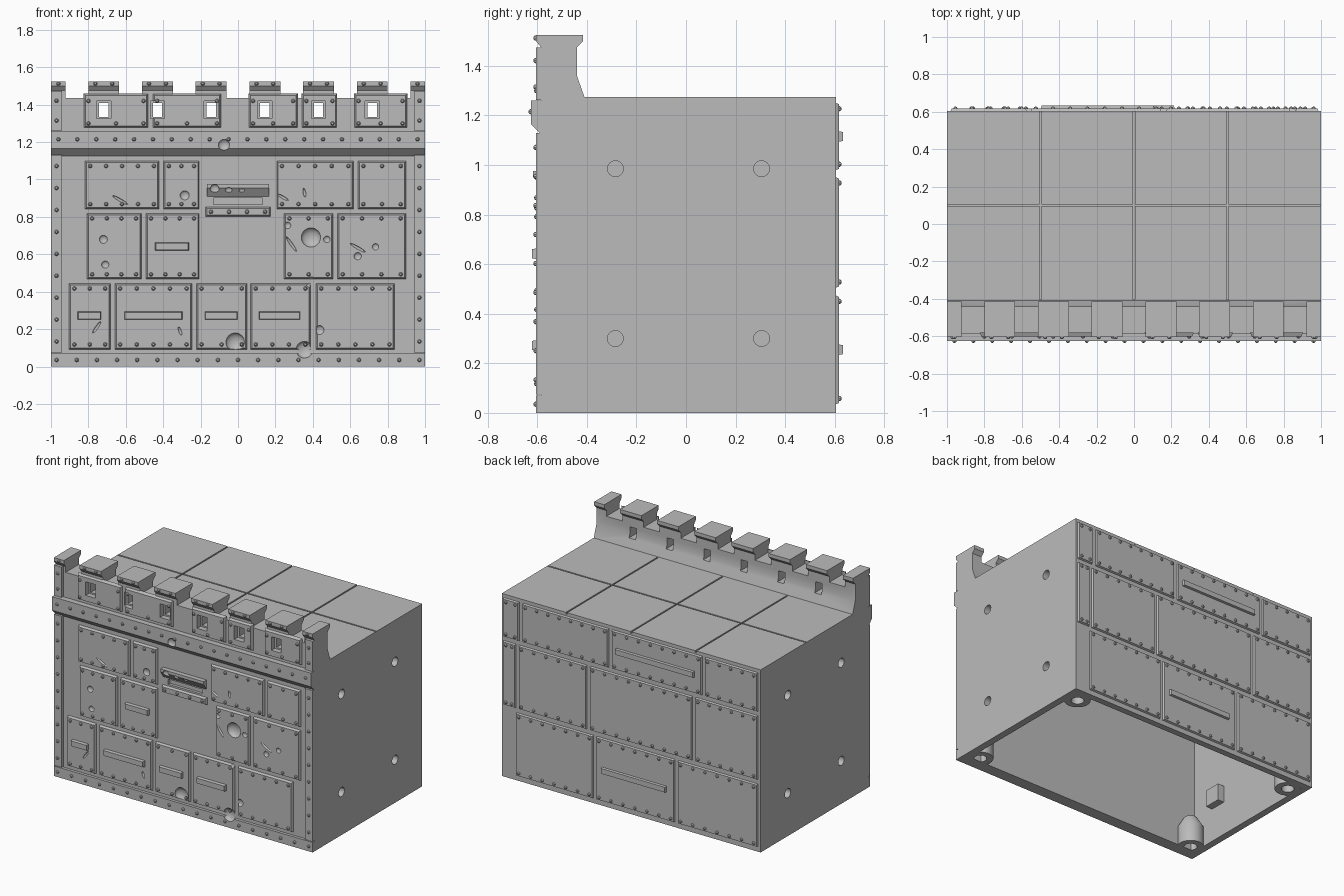
import bpy, bmesh, math
from mathutils import Matrix, Vector

cube = bpy.data.objects.get("Cube")
if cube:
    bpy.data.objects.remove(cube, do_unlink=True)

steel = bpy.data.materials.new("plain_grey")
steel.use_nodes = True
GREY = (0.5, 0.5, 0.5, 1)
steel.diffuse_color = GREY
steel.node_tree.nodes["Principled BSDF"].inputs["Base Color"].default_value = GREY

WALL, FACE, BACK, ROOF = -0.585, -0.602, 0.605, 1.275
parts = []


def finish(bm, name):
    """Turn a bmesh into a named object."""
    bmesh.ops.recalc_face_normals(bm, faces=bm.faces)
    mesh = bpy.data.meshes.new(name)
    bm.to_mesh(mesh)
    bm.free()
    mesh.materials.append(steel)
    obj = bpy.data.objects.new(name, mesh)
    bpy.context.collection.objects.link(obj)
    parts.append(obj)
    return obj


def box(bm, x, y, z, bevel=0):
    """Box from three ranges; y[1] is the outer side, narrowed by bevel."""
    mid = Vector((sum(x) / 2, sum(y) / 2, sum(z) / 2))
    size = Vector((abs(x[1] - x[0]), y[1] - y[0], abs(z[1] - z[0])))
    for v in bmesh.ops.create_cube(bm, size=1)["verts"]:
        outer = v.co.y > 0
        v.co = Vector(a * b for a, b in zip(v.co, size))
        if outer and bevel:
            v.co.x -= math.copysign(bevel, v.co.x)
            v.co.z -= math.copysign(bevel, v.co.z)
        v.co += mid


def extrude_x(bm, profile, half):
    """Extrude a (y, z) outline across x."""
    face = bm.faces.new([bm.verts.new((-half, y, z)) for y, z in profile])
    new = bmesh.ops.extrude_face_region(bm, geom=[face])["geom"]
    bmesh.ops.translate(bm, vec=(2 * half, 0, 0),
                        verts=[g for g in new if isinstance(g, bmesh.types.BMVert)])


def rivet(bm, x, y, z):
    spot = Matrix.Translation((x, y, z)) @ Matrix.Rotation(math.pi / 2, 4, "X")
    bmesh.ops.create_uvsphere(bm, u_segments=8, v_segments=6, radius=0.011, matrix=spot)


def rivet_row(bm, start, end, y, z, gap=0.09):
    n = max(1, round((end - start) / gap))
    for i in range(n + 1):
        rivet(bm, start + (end - start) * i / n, y, z)


def cut(target, cutter):
    mod = target.modifiers.new("cut", "BOOLEAN")
    mod.operation, mod.solver, mod.object = "DIFFERENCE", "EXACT", cutter
    bpy.context.view_layer.objects.active = target
    bpy.ops.object.modifier_apply(modifier=mod.name)


def plate_rows(bm, rivets, rows, y, outward):
    """Rows of bevelled plates with rivets along the top and bottom edges."""
    for z0, z1, spans in rows:
        for x0, x1 in spans:
            box(bm, (x0, x1), (y - outward * 0.022, y), (z0, z1), 0.01)
            for z in (z0 + 0.028, z1 - 0.028):
                rivet_row(rivets, x0 + 0.03, x1 - 0.03, y, z)


# Hollow body with the parapet, drawn as a side outline
bm = bmesh.new()
extrude_x(bm, [(WALL, 0), (WALL, 1.475), (-0.605, 1.5), (-0.605, 1.525), (-0.415, 1.525),
               (-0.415, 1.5), (-0.44, 1.475), (-0.44, 1.36), (-0.41, ROOF),
               (BACK, ROOF), (BACK, 0)], 1)
body = finish(bm, "body")

# Cutters: cavity, crenels, arrow slits, roof seams, side holes
SLITS = [-0.7175 + 0.287 * i for i in range(6)]
bm = bmesh.new()
box(bm, (-0.95, 0.95), (-0.52, 0.56), (-0.1, 1.23))
for i in range(7):
    c = (i - 3) * 0.287
    box(bm, (c - 0.061, c + 0.061), (-0.7, -0.3), (1.435, 1.6))
for c in SLITS:
    box(bm, (c - 0.025, c + 0.025), (-0.7, -0.3), (1.335, 1.41))
for x in (-0.5, 0, 0.5):
    box(bm, (x - 0.005, x + 0.005), (-0.405, 0.7), (1.262, 1.3))
for side in (-1, 1):
    for y in (-0.285, 0.305):
        for z in (0.3, 0.985):
            spot = Matrix.Translation((side, y, z)) @ Matrix.Rotation(math.pi / 2, 4, "Y")
            bmesh.ops.create_cone(bm, cap_ends=True, segments=24, radius1=0.032,
                                  radius2=0.032, depth=0.12, matrix=spot)
openings = finish(bm, "openings_cutter")

bm = bmesh.new()
for c in SLITS:
    box(bm, (c - 0.038, c + 0.038), (-0.7, -0.565), (1.325, 1.42))
box(bm, (-0.9999, 0.9999), (0.095, 0.105), (1.262, 1.3))
box(bm, (-0.13, 0.13), (-0.7, -0.565), (0.865, 0.9))
recesses = finish(bm, "recesses_cutter")

# Battle damage: round dents (x, z, radius) and scratches (x, z, length, degrees)
DENTS = [(-0.285, 0.915, 0.025), (-0.72, 0.68, 0.022), (-0.71, 0.545, 0.02),
         (0.39, 0.69, 0.052), (0.265, 0.755, 0.018), (0.475, 0.68, 0.018),
         (0.64, 0.59, 0.02), (0.735, 0.64, 0.018), (-0.015, 0.13, 0.05),
         (0.355, 0.09, 0.045), (0.435, 0.195, 0.025), (-0.075, 1.185, 0.03),
         (0.39, 0.45, 0.03), (-0.125, 0.95, 0.025), (-0.05, 0.94, 0.02), (0.02, 0.935, 0.018)]
SCRATCHES = [(-0.63, 0.89, 0.05, 30), (0.24, 0.905, 0.035, 30), (0.355, 0.93, 0.025, 80),
             (0.285, 0.655, 0.05, 55), (0.64, 0.635, 0.05, 30), (-0.755, 0.21, 0.04, -55),
             (-0.31, 0.19, 0.025, 70), (0.585, 1.39, 0.03, -75)]
bm = bmesh.new()
for x, z, r in DENTS:
    y = -0.625 if z > 1.1 else -0.612 if abs(x) < 0.13 and z > 0.9 else -0.604
    bmesh.ops.create_icosphere(bm, subdivisions=3, radius=r, matrix=Matrix.Translation(
        (x, y, z)) @ Matrix.Diagonal((1, 0.6, 1, 1)))
for x, z, length, angle in SCRATCHES:
    bmesh.ops.create_icosphere(bm, subdivisions=2, radius=1, matrix=Matrix.Translation(
        (x, FACE - 0.002, z)) @ Matrix.Rotation(math.radians(angle), 4, "Y")
        @ Matrix.Diagonal((length, 0.012, 0.008, 1)))
damage = finish(bm, "damage_cutter")

rivets = bmesh.new()

# Front armour plates; negative outward direction keeps the bevel on the front
plates = bmesh.new()
plate_rows(plates, rivets, [
    (0.84, 1.1, [(-0.82, -0.42), (-0.4, -0.205), (0.205, 0.62), (0.64, 0.9)]),
    (0.465, 0.82, [(-0.81, -0.515), (-0.495, -0.205), (0.245, 0.51), (0.53, 0.9)]),
    (0.09, 0.445, [(-0.905, -0.68), (-0.66, -0.245), (-0.225, 0.05), (0.065, 0.39),
                   (0.415, 0.84)]),
    (0.8, 0.855, [(-0.175, 0.175)])], FACE, -1)
front_plates = finish(plates, "front_plates")

# Parapet plates, notched by the crenels and slits
PARAPET = [(-0.825, -0.48), (-0.457, -0.088), (0.056, 0.32), (0.34, 0.53), (0.62, 0.905)]
bm = bmesh.new()
for span in PARAPET:
    box(bm, span, (FACE + 0.022, FACE), (ROOF, 1.46), 0.01)
    rivet_row(rivets, span[0] + 0.025, span[1] - 0.025, FACE, 1.3, 0.13)
    for x in (span[0] + 0.025, span[1] - 0.025):
        rivet(rivets, x, FACE, 1.42)
parapet_plates = finish(bm, "parapet_plates")

# Frame strips at the base and both edges
bm = bmesh.new()
box(bm, (-1, 1), (-0.57, -0.605), (0, 0.07))
rivet_row(rivets, -0.97, 0.97, -0.605, 0.035, 0.108)
for side in (-1, 1):
    for z0, z1 in ((0.075, 1.13), (1.262, 1.474)):
        box(bm, sorted((side, side * 0.94)), (-0.57, -0.605), (z0, z1))
        for i in range(n := max(2, round((z1 - z0) / 0.115))):
            rivet(rivets, side * 0.97, -0.605, z0 + (z1 - z0) * (i + 0.5) / n)
frame = finish(bm, "front_frame")

# Projecting band with a sloped underside
bm = bmesh.new()
extrude_x(bm, [(-0.57, 1.12), (-0.58, 1.12), (-0.625, 1.165), (-0.625, 1.26), (-0.57, 1.26)], 1)
band = finish(bm, "front_band")
rivet_row(rivets, -0.96, 0.96, -0.625, 1.215, 0.1)

# Hood over the vision slit
bm = bmesh.new()
extrude_x(bm, [(-0.57, 0.905), (-0.582, 0.905), (-0.618, 0.955), (-0.618, 0.975),
               (-0.57, 0.975)], 0.167)
hood = finish(bm, "vision_slit_hood")

# Merlon cap rivets
for c in SLITS:
    for x in (c - 0.045, c + 0.045):
        rivet(rivets, x, -0.605, 1.512)
for x in (-0.96, 0.96):
    rivet(rivets, x, -0.605, 1.512)

# Raised bars on the front
bars = bmesh.new()
for x0, x1, z in ((-0.86, -0.73, 0.272), (-0.61, -0.295, 0.272), (-0.18, 0, 0.272),
                  (0.11, 0.335, 0.272), (-0.445, -0.26, 0.642)):
    box(bars, (x0, x1), (-0.59, -0.622), (z - 0.024, z + 0.024), 0.006)
front_bars = finish(bars, "front_bars")

# Back armour plates and bars
bm = bmesh.new()
plate_rows(bm, rivets, [
    (0.975, 1.255, [(0.86, 0.99), (0.167, 0.84), (-0.556, 0.15), (-0.985, -0.57)]),
    (0.5, 0.955, [(0.885, 0.99), (0.335, 0.87), (-0.48, 0.32), (-0.985, -0.495)]),
    (0.03, 0.478, [(0.285, 0.89), (-0.345, 0.27), (-0.985, -0.36)])], 0.617, 1)
finish(bm, "back_plates")
bm = bmesh.new()
for x0, x1, z in ((-0.5, 0.11, 1.115), (-0.285, 0.22, 0.255)):
    box(bm, (x0, x1), (0.6, 0.633), (z - 0.024, z + 0.024), 0.006)
finish(bm, "back_bars")
finish(rivets, "rivets")

# Corner posts with bored feet, turned from a profile, plus corner webs and hole sockets
bm = bmesh.new()
webs = bmesh.new()
for sx in (-1, 1):
    for sy in (-1, 1):
        centre = Vector((sx * 0.89, sy * 0.49, 0))
        outline = [(0, 0.1), (0.042, 0.1), (0.042, 0), (0.085, 0), (0.085, 0.14), (0.045, 0.21),
                   (0, 0.21)]
        verts = [bm.verts.new(centre + Vector((r, 0, z))) for r, z in outline]
        edges = [bm.edges.new(pair) for pair in zip(verts, verts[1:])]
        bmesh.ops.spin(bm, geom=verts + edges, cent=centre, axis=(0, 0, 1),
                       angle=2 * math.pi, steps=32)
        box(webs, (sx * 0.935, sx * 0.97), sorted((sy * 0.535, sy * 0.57)), (0.001, 0.14))
    for y in (-0.285, 0.305):
        for z in (0.3, 0.985):
            box(webs, (sx * 0.9, sx * 0.951), (y - 0.06, y + 0.06), (z - 0.06, z + 0.06))
bmesh.ops.remove_doubles(bm, verts=bm.verts, dist=0.0005)
finish(bm, "corner_posts")
finish(webs, "webs_and_sockets")

# Cut everything, then drop the cutters
for target, cutters in ((body, (openings, recesses, damage)),
                        (parapet_plates, (openings, recesses, damage)),
                        (front_plates, (damage,)), (frame, (damage,)), (band, (damage,)),
                        (hood, (damage,)), (front_bars, (damage,))):
    for cutter in cutters:
        cut(target, cutter)
for cutter in (openings, recesses, damage):
    parts.remove(cutter)
    bpy.data.objects.remove(cutter, do_unlink=True)

bpy.ops.object.select_all(action="DESELECT")
for obj in parts:
    obj.select_set(True)
bpy.context.view_layer.objects.active = body
bpy.ops.object.shade_smooth_by_angle(angle=math.radians(30))
